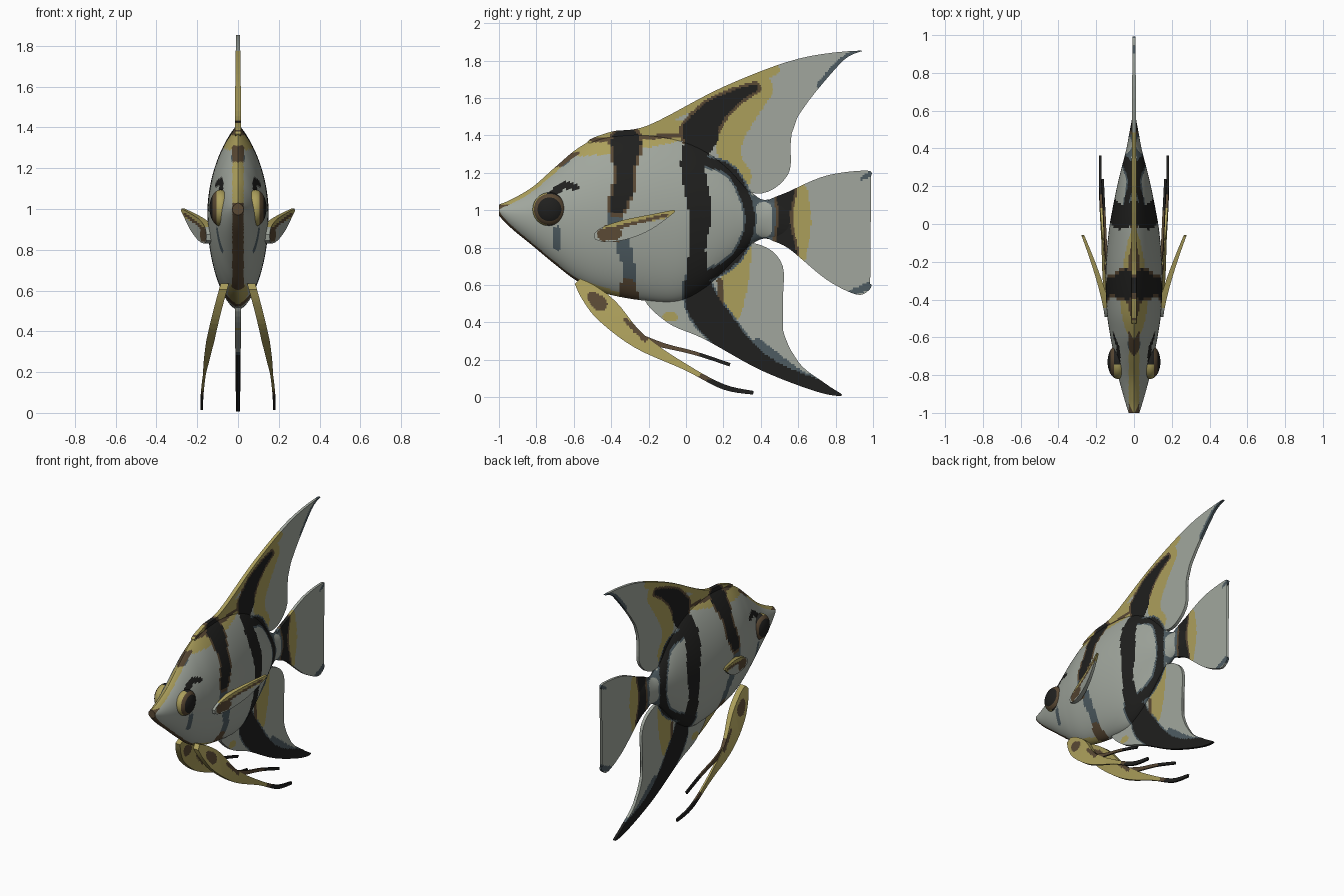
import bpy, bmesh, math

if "Cube" in bpy.data.objects:
    bpy.data.objects.remove(bpy.data.objects["Cube"])

# Flat colours
COLOURS = {"pale_grey": (.355, .385, .34), "yellow": (.41, .345, .105), "black": (.014, .014, .013),
           "brown": (.1, .065, .034), "slate": (.075, .105, .12)}
MATS = []
for name, c in COLOURS.items():
    m = bpy.data.materials.new(name)
    m.diffuse_color = (*c, 1)
    m.use_nodes = True
    m.node_tree.nodes["Principled BSDF"].inputs["Base Color"].default_value = m.diffuse_color
    MATS.append(m)
GREY, YELLOW, BLACK, BROWN, SLATE = range(5)


def smooth_path(pts, n, closed=False):
    """Catmull-Rom curve through points of any dimension."""
    out, k = [], len(pts)
    for i in range(k if closed else k - 1):
        p = [pts[(i + j) % k] if closed else pts[min(max(i + j, 0), k - 1)] for j in (-1, 0, 1, 2)]
        for s in range(n):
            t = s / n
            out.append(tuple(.5 * (2 * b + (c - a) * t + (2 * a - 5 * b + 4 * c - d) * t * t
                                   + (3 * b - a - 3 * c + d) * t ** 3) for a, b, c, d in zip(*p)))
    return out if closed else out + [tuple(pts[-1])]


def ribbon(spine):
    """Outline around a spine of (y, z, radius)."""
    path, left, right = smooth_path(spine, 5), [], []
    for i, (y, z, r) in enumerate(path):
        a, b = path[max(i - 1, 0)], path[min(i + 1, len(path) - 1)]
        u, v = b[0] - a[0], b[1] - a[1]
        k = r / math.hypot(u, v)
        left.append((y - v * k, z + u * k))
        right.append((y + v * k, z - u * k))
    return left + right[::-1]


def stroke(col, *pts, rim=None, grow=.015):
    """Painted brush stroke of (y, z, radius), with an optional wider rim beneath."""
    path = smooth_path(pts, 3)
    marks = [(col, path)]
    if rim is not None:
        marks.insert(0, (rim, [(y, z, r + grow) for y, z, r in path]))
    return [(c, p, min(q[0] - q[2] for q in p), max(q[0] + q[2] for q in p)) for c, p in marks]


def paint(y, z, marks):
    """Black covers everything, otherwise the last stroke that covers the point wins."""
    for col, path, lo, hi in sorted(marks, key=lambda k: k[0] == BLACK)[::-1]:
        if lo < y < hi:
            for (a, b, r), (c, d, q) in zip(path, path[1:]):
                u, v = c - a, d - b
                t = min(1, max(0, ((y - a) * u + (z - b) * v) / (u * u + v * v)))
                if math.hypot(y - a - t * u, z - b - t * v) < r + t * (q - r):
                    return col
    return GREY


def finish(bm, name):
    bmesh.ops.recalc_face_normals(bm, faces=bm.faces)
    me = bpy.data.meshes.new(name)
    bm.to_mesh(me)
    bm.free()
    for m in MATS:
        me.materials.append(m)
    me.shade_smooth()
    me.set_sharp_from_angle(angle=.7)
    bpy.context.collection.objects.link(bpy.data.objects.new(name, me))


def fin(name, pts, marks, thick, offset=lambda y, z: 0, step=.01):
    """Plate from a side outline, cut into a fine grid so that it can be painted."""
    bm = bmesh.new()
    bm.faces.new([bm.verts.new((0, y, z)) for y, z in pts])
    bmesh.ops.triangulate(bm, faces=bm.faces[:])
    for ax in (0, 1):
        lo, hi = min(p[ax] for p in pts), max(p[ax] for p in pts)
        for i in range(1, int((hi - lo) / step) + 1):
            v = [0, 0, 0]
            v[ax + 1] = lo + i * step
            bmesh.ops.bisect_plane(bm, geom=bm.verts[:] + bm.edges[:] + bm.faces[:], dist=1e-5,
                                   plane_co=v, plane_no=(0, 1 - ax, ax))
    ext = bmesh.ops.extrude_face_region(bm, geom=bm.faces[:], use_keep_orig=True)
    back = {e for e in ext["geom"] if isinstance(e, bmesh.types.BMVert)}
    for v in bm.verts:
        t = thick(v.co.y)
        v.co.x = offset(v.co.y, v.co.z) + (-t if v in back else t)
    for f in bm.faces:
        c = f.calc_center_median()
        f.material_index = paint(c.y, c.z, marks)
    finish(bm, name)


# Markings: back and belly trim, front band fading to slate, middle band, rear edge, face
trim = stroke(YELLOW, (-.56, 1.35, .06), (-.42, 1.37, .07), (-.2, 1.4, .065), (-.03, 1.43, .055))
trim += stroke(SLATE, (-.72, 1.23, .03), (-.66, 1.28, .04))
trim += stroke(YELLOW, (-.6, .6, .04), (-.3, .51, .03))
trim += stroke(BROWN, (-.5, 1.375, .012), (-.02, 1.4, .012))
front = stroke(SLATE, (-.38, .95, .045), (-.31, .72, .035), (-.3, .6, .04))
front += stroke(BROWN, (-.31, .59, .045), (-.3, .54, .045))
front += stroke(BLACK, (-.32, 1.36, .08), (-.33, 1.2, .045), (-.34, 1.1, .05), (-.37, 1.02, .04), rim=BROWN)
front += stroke(BROWN, (-.42, .88, .035), (-.38, .87, .035))
rear = stroke(BLACK, (.1, 1.26, .025), (.25, 1.2, .025), (.345, .96, .025), (.27, .75, .025), (.1, .64, .025),
              rim=SLATE, grow=.011)
middle = stroke(BLACK, (.09, 1.4, .085), (.035, 1.25, .065), (.075, 1.0, .063), (.06, .8, .045), (.06, .66, .06))
upper = stroke(BLACK, (.07, 1.42, .09), (.15, 1.525, .065), (.27, 1.61, .035), (.37, 1.655, .018), rim=BROWN)
lower = stroke(SLATE, (.38, .28, .035), (.5, .18, .04), (.63, .1, .03))
lower += stroke(BLACK, (.06, .6, .07), (.09, .5, .09), (.16, .4, .09), (.3, .25, .07), (.5, .13, .045),
                (.84, .02, .03), rim=SLATE, grow=.01)
face = stroke(SLATE, (-.69, .9, .016), (-.69, .8, .016))
face += stroke(BLACK, (-.71, 1.09, .02), (-.65, 1.135, .022), (-.58, 1.12, .015))
ring = stroke(SLATE, (.41, 1.03, .07), (.41, .88, .07)) + stroke(GREY, (.415, 1.0, .045), (.415, .9, .045))
tail = stroke(YELLOW, (.6, 1.1, .05), (.62, .93, .05), (.59, .75, .05))
tail += ring + stroke(BLACK, (.53, 1.1, .05), (.525, .95, .03), (.53, .78, .06), rim=BROWN)
BODY = trim + front + tail + rear + middle + upper + lower + face
DORSAL = trim + stroke(YELLOW, (-.2, 1.45, .03), (.1, 1.6, .035), (.47, 1.75, .03))
DORSAL += stroke(YELLOW, (.28, 1.18, .07), (.23, 1.3, .06), (.25, 1.45, .085), (.38, 1.65, .085))
DORSAL += stroke(SLATE, (.72, 1.67, .02), (.84, 1.8, .022), (.94, 1.85, .014))
DORSAL += stroke(BROWN, (.25, 1.7, .013), (.47, 1.785, .013)) + front + rear + middle + upper
ANAL = trim + stroke(YELLOW, (.3, .78, .05), (.26, .62, .075), (.24, .47, .06)) + rear + middle + lower
ANAL += stroke(YELLOW, (-.1, .43, .025), (-.07, .43, .025)) + stroke(BROWN, (.18, .62, .015), (.19, .48, .015))
TAIL = tail + rear + stroke(SLATE, (.88, .56, .014), (1, .6, .025)) + stroke(SLATE, (.94, 1.17, .01), (1, 1.2, .015))

# Body: lens-shaped rings lofted along y (y, top, bottom, half width)
STATIONS = [(-1, 1.03, .97, .028), (-.93, 1.06, .9, .05), (-.82, 1.125, .81, .08), (-.7, 1.23, .71, .105),
            (-.58, 1.33, .62, .128), (-.45, 1.395, .56, .145), (-.25, 1.415, .52, .15), (-.05, 1.39, .51, .135),
            (.1, 1.33, .58, .11), (.22, 1.24, .69, .085), (.32, 1.13, .79, .06), (.4, 1.06, .845, .04),
            (.48, 1.06, .845, .025), (.56, 1.03, .87, .01)]
bm = bmesh.new()
rings, N = [], 120
for y, top, bot, w in smooth_path(STATIONS, 12):
    loop = []
    for i in range(N):
        a = 2 * math.pi * (i + .5) / N
        x = math.copysign(abs(math.cos(a)) ** (1.7 if a < math.pi else 1.15), math.cos(a)) * w
        loop.append(bm.verts.new((x, y, (top + bot) / 2 + (top - bot) / 2 * math.sin(a))))
    rings.append(loop)
for r, s in zip(rings, rings[1:]):
    for i in range(N):
        bm.faces.new((r[i], r[(i + 1) % N], s[(i + 1) % N], s[i]))
bm.faces.new(rings[0])
bm.faces.new(rings[-1])
for f in bm.faces:
    c = f.calc_center_median()
    if c.y < -.995:
        f.material_index = BROWN
    elif c.y < -.55 and abs(c.x) < .028:      # forehead ridge and chin
        f.material_index = YELLOW if 1.03 < c.z < 1.23 or c.z > 1.31 else BROWN
    else:
        f.material_index = paint(c.y, c.z, BODY)
finish(bm, "body")

# Unpaired fins
plate = lambda y: .014 - .006 * max(0, y)
fin("dorsal_fin", smooth_path([(-.52, 1.36), (-.4, 1.42), (-.2, 1.455), (.2, 1.66), (.6, 1.81), (.935, 1.853),
                               (.84, 1.8), (.63, 1.55), (.562, 1.4), (.545, 1.19), (.37, 1.09), (.1, 1.25),
                               (-.2, 1.34)], 6, True), DORSAL, plate)
fin("tail_fin", smooth_path([(.42, 1.03), (.55, 1.1), (.75, 1.185), (.96, 1.212), (.99, 1.185), (.925, 1.13),
                             (.89, .9), (.878, .65), (.888, .6), (.935, .59), (.99, .605), (.975, .57), (.91, .55),
                             (.75, .63), (.55, .795), (.42, .87)], 6, True), TAIL, plate)
fin("anal_fin", smooth_path([(-.22, .54), (-.1, .4), (.1, .31), (.4, .145), (.7, .03), (.835, .01), (.75, .07),
                             (.6, .19), (.51, .4), (.518, .7), (.38, .82), (.2, .78), (0, .6)], 6, True), ANAL, plate)

# Paired fins and eyes
BLADE = ribbon([(-.58, .62, .02), (-.52, .56, .05), (-.42, .46, .068), (-.25, .3, .042), (0, .16, .016),
                (.2, .056, .014), (.36, .024, .01)])
FILAMENT = ribbon([(-.3, .33, .03), (-.12, .277, .013), (.05, .235, .01), (.235, .174, .009)])
PECTORAL = ribbon([(-.49, .86, .015), (-.44, .87, .04), (-.33, .895, .052), (-.2, .935, .04), (-.06, .997, .006)])
blade_marks = stroke(YELLOW, (-.6, .6, .5), (.4, 0, .5)) + stroke(BROWN, (-.5, .535, .03), (-.46, .5, .04))
blade_marks += stroke(BROWN, (-.32, .41, .014), (-.22, .31, .014))
blade_marks += stroke(BLACK, (.13, .07, .025), (.37, .02, .025), rim=BROWN, grow=.05)
filament_marks = stroke(BROWN, (-.3, .33, .2), (.24, .17, .2)) + stroke(BLACK, (.1, .22, .03), (.24, .17, .03))
pectoral_marks = stroke(YELLOW, (-.42, .925, .03), (-.22, .965, .03), (-.05, 1, .03))
pectoral_marks += stroke(BROWN, (-.4, .9, .01), (-.1, .975, .008)) + stroke(BROWN, (-.44, .87, .035), (-.38, .875, .035))
for s, side in ((1, "right"), (-1, "left")):
    splay = lambda y, z: s * (.178 - .115 * max(0, (z - .05) / .59) ** 1.5)
    fin("pelvic_fin_" + side, BLADE, blade_marks, lambda y: min(.02, max(.007, .02 - .045 * (y + .4))), splay)
    fin("pelvic_filament_" + side, FILAMENT, filament_marks, lambda y: .006, splay)
    fin("pectoral_fin_" + side, PECTORAL, pectoral_marks, lambda y: .006 - .028 * y,
        lambda y, z: s * (.135 + .14 * max(0, (y + .5) / .45) ** 1.3))
    bm = bmesh.new()
    bmesh.ops.create_uvsphere(bm, u_segments=40, v_segments=24, radius=1)
    for v in bm.verts:                        # flattened, pole pointing outwards
        x, y, z = v.co
        v.co = (s * (.085 + .055 * z), -.73 + .09 * x, 1.005 + .09 * y)
    for f in bm.faces:
        c = f.calc_center_median()
        r = math.hypot(c.y + .73, c.z - 1.005)
        f.material_index = BLACK if r < .06 else BROWN if r < .083 else YELLOW if c.y < -.74 else BLACK
    finish(bm, "eye_" + side)
